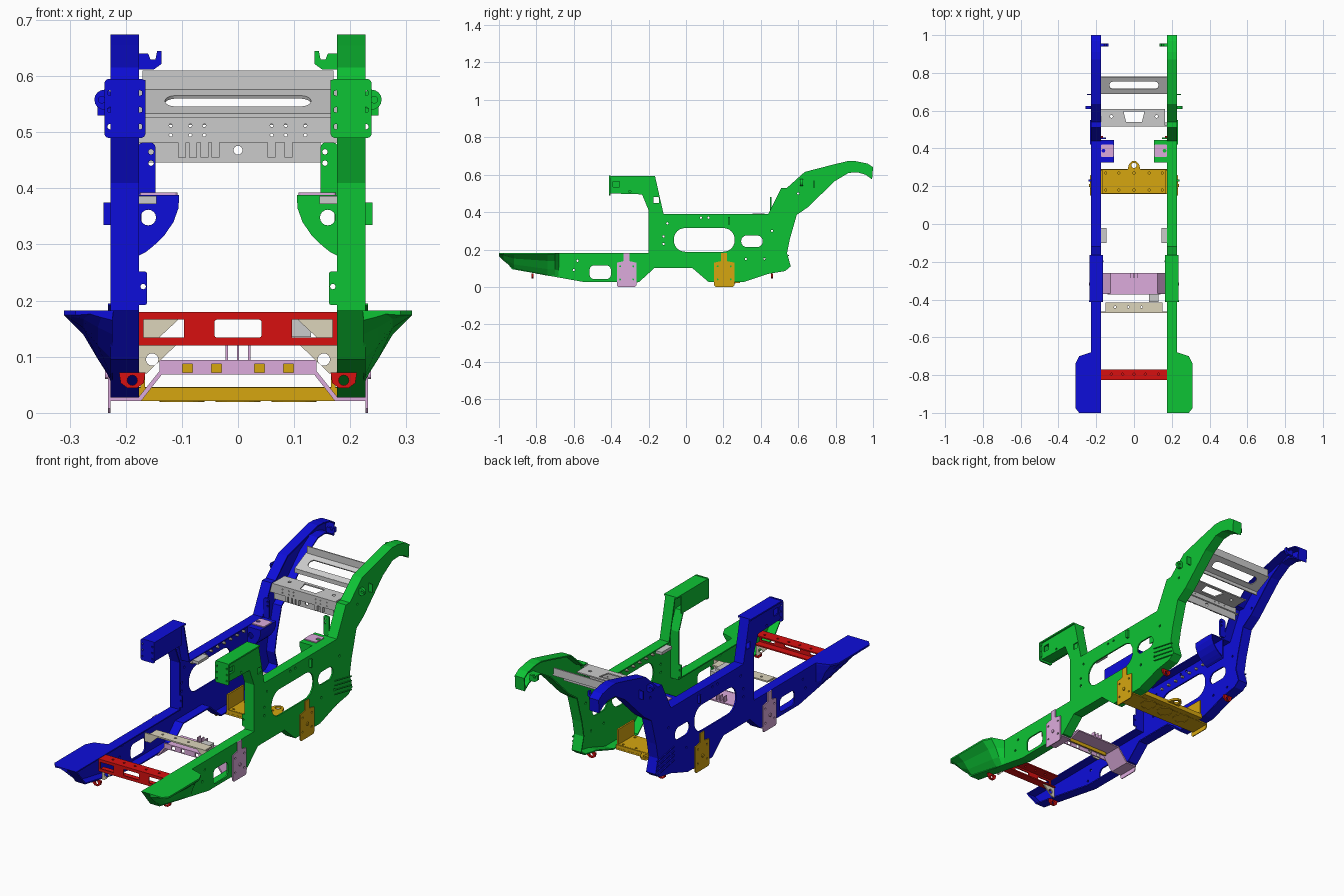
import bpy, bmesh, math
from mathutils import Matrix, Vector

if "Cube" in bpy.data.objects:
    bpy.data.objects.remove(bpy.data.objects["Cube"])

COL = dict(blue=(.004, .004, .7, 1), green=(.004, .55, .035, 1), red=(.68, .005, .005, 1),
           orange=(.67, .38, .005, 1), pink=(.72, .41, .72, 1), beige=(.72, .66, .5, 1))
MAT = {}
for k, c in COL.items():
    MAT[k] = bpy.data.materials.new(k)
    MAT[k].diffuse_color = c
PLANE = {'XY': Matrix(),
         'XZ': Matrix(((1, 0, 0, 0), (0, 0, -1, 0), (0, 1, 0, 0), (0, 0, 0, 1))),
         'YZ': Matrix(((0, 0, 1, 0), (1, 0, 0, 0), (0, 1, 0, 0), (0, 0, 0, 1)))}
AXIS = {'XY': Vector((0, 0, 1)), 'XZ': Vector((0, 1, 0)), 'YZ': Vector((1, 0, 0))}


def add(name, me, color=None, s=1):
    me.shade_flat()
    if s < 0:
        me.transform(Matrix.Scale(-1, 4, (1, 0, 0)))
        me.flip_normals()
    if color:
        me.materials.clear()
        me.materials.append(MAT[color])
    ob = bpy.data.objects.new(name, me)
    bpy.context.collection.objects.link(ob)
    return ob


def plate(name, loops, plane, a, b, color=None, s=1, xf=None):
    """Flat sheet: first loop is the outline, the others are holes; spans a..b along the normal."""
    cu = bpy.data.curves.new(name, 'CURVE')
    cu.dimensions, cu.fill_mode, cu.extrude = '2D', 'BOTH', abs(b - a) / 2
    for pts in loops:
        sp = cu.splines.new('POLY')
        sp.points.add(len(pts) - 1)
        for p, q in zip(sp.points, pts):
            p.co = (q[0], q[1], 0, 1)
        sp.use_cyclic_u = True
    tmp = bpy.data.objects.new("tmp", cu)
    bpy.context.collection.objects.link(tmp)
    dg = bpy.context.evaluated_depsgraph_get()
    me = bpy.data.meshes.new_from_object(tmp.evaluated_get(dg))
    bpy.data.objects.remove(tmp)
    me.transform(Matrix.Translation(AXIS[plane] * (a + b) / 2) @ PLANE[plane])
    if xf:
        me.transform(xf)
    return add(name, me, color, s)


def box(name, x, y, z, color=None, s=1):
    bm = bmesh.new()
    bmesh.ops.create_cube(bm, size=1)
    for v in bm.verts:
        v.co = [r[0] + (c + .5) * (r[1] - r[0]) for c, r in zip(v.co, (x, y, z))]
    me = bpy.data.meshes.new(name)
    bm.to_mesh(me)
    bm.free()
    return add(name, me, color, s)


def rect(x0, x1, y0, y1, r=0, n=6):
    if not r:
        return [(x0, y0), (x1, y0), (x1, y1), (x0, y1)]
    out = []
    for i, (cx, cy) in enumerate([(x1 - r, y1 - r), (x0 + r, y1 - r), (x0 + r, y0 + r), (x1 - r, y0 + r)]):
        for k in range(n + 1):
            t = math.pi / 2 * (i + k / n)
            out.append((cx + r * math.cos(t), cy + r * math.sin(t)))
    return out


def circle(x, y, r, n=16):
    return [(x + r * math.cos(k * math.tau / n), y + r * math.sin(k * math.tau / n)) for k in range(n)]


def inset(pts, d):
    area = sum(p[0] * q[1] - q[0] * p[1] for p, q in zip(pts, pts[1:] + pts[:1]))
    d = d if area > 0 else -d
    out = []
    for i, p in enumerate(pts):
        a, p, b = Vector(pts[i - 1]), Vector(p), Vector(pts[(i + 1) % len(pts)])
        e, f = (p - a).normalized(), (b - p).normalized()
        n, m = Vector((-e.y, e.x)), Vector((-f.y, f.x))
        out.append(tuple(p + (n + m) * d / (1 + n.dot(m))))
    return out


def flare(name, color, s):
    secs = [(-1, .29, .165), (-.975, .31, .14), (-.92, .31, .095), (-.74, .31, .06), (-.70, .29, .055), (-.68, .23, .05)]
    bm = bmesh.new()
    rings = []
    for y, xo, zb in secs:
        w = xo - .224
        zs = zb + (.182 - zb) * .65
        pr = [(.222, .182), (xo, .182), (xo, .174), (.224 + w * .6, zs), (.224 + w * .3, zb + (zs - zb) * .45), (.224, zb)]
        rings.append([bm.verts.new((x, y, z)) for x, z in pr])
    for A, B in zip(rings, rings[1:]):
        for i in range(6):
            bm.faces.new((A[i], A[(i + 1) % 6], B[(i + 1) % 6], B[i]))
    bm.faces.new(rings[0])
    bm.faces.new(rings[-1][::-1])
    bmesh.ops.recalc_face_normals(bm, faces=bm.faces)
    me = bpy.data.meshes.new(name)
    bm.to_mesh(me)
    bm.free()
    add(name, me, color, s)


# side rail outline in y, z
RAIL = [(-1, .182), (-.2, .182), (-.2, .41), (-.235, .495), (-.41, .5), (-.41, .59), (-.165, .59), (-.12, .39),
        (.44, .39), (.51, .53), (.54, .53), (.635, .615), (.79, .655), (.87, .674), (.91, .672), (.97, .66), (1, .64),
        (.995, .575), (.96, .6), (.92, .612), (.87, .61), (.795, .565), (.65, .425), (.592, .385), (.555, .256),
        (.54, .18), (.56, .11), (.53, .085), (.44, .07), (.31, .027), (.12, .027), (.035, .1), (-.17, .1), (-.25, .027),
        (-.55, .027), (-.93, .095)]
HOLES = [rect(-.065, .26, .188, .315, .06), rect(.295, .41, .213, .275, .03), rect(-.515, -.402, .042, .115, .022),
         rect(-.39, -.355, .533, .565), rect(-.175, -.145, .45, .48)]
HOLES += [circle(y, z, .006, 8) for y, z in [(-.12, .27), (-.12, .23), (.08, .37), (.12, .37), (.32, .15), (.42, .15),
          (-.6, .09), (-.58, .14), (-.1, .34), (.46, .3), (-.3, .51), (.6, .5)]]
ARCH = [(.177, .388), (.105, .388), (.106, .365), (.115, .34), (.132, .315), (.15, .298), (.165, .286), (.177, .28)]

for s, c, side in ((1, 'green', 'right'), (-1, 'blue', 'left')):
    # channel-section side rails
    plate(side + "_rail_web", [RAIL] + HOLES, 'YZ', .220, .227, c, s)
    plate(side + "_rail_flange", [RAIL, inset(RAIL, .006)], 'YZ', .176, .2205, c, s)
    flare(side + "_front_flare", c, s)
    # front tower head
    plate(side + "_tower_face", [rect(.165, .238, .49, .595, .008)] + [circle(x, z, .005, 8) for x in (.175, .228)
          for z in (.51, .54, .57)], 'XZ', -.412, -.404, c, s)
    plate(side + "_tower_top", [rect(.165, .235, -.41, -.165)], 'XY', .586, .593, c, s)
    box(side + "_tower_inner_wall", (.165, .171), (-.41, -.2), (.5, .592), c, s)
    # damper arches with pads
    plate(side + "_arch_face", [ARCH, circle(.16, .348, .014)], 'XZ', .325, .332, c, s)
    plate(side + "_arch_rim", [ARCH, inset(ARCH, .005)], 'XZ', .33, .445, c, s)
    plate(side + "_arch_pad", [rect(.108, .175, .355, .42, .006), circle(.162, .388, .01)], 'XY', .387, .393, 'pink', s)
    plate(side + "_rear_gusset", [rect(.147, .178, .385, .482, .01), circle(.155, .465, .005, 8),
          circle(.155, .445, .005, 8)], 'XZ', .45, .458, c, s)
    # inner brackets, ears, hooks and ribs
    box(side + "_mid_bracket", (.145, .18), (-.1, -.02), (.372, .386), None, s)
    plate(side + "_lower_tab", [rect(.162, .18, .192, .252, .005), circle(.169, .225, .005, 8)], 'XZ', -.2, -.193, c, s)
    plate(side + "_ear", [circle(.238, .558, .018), circle(.243, .558, .006)], 'XZ', .61, .625, c, s)
    box(side + "_outer_fin", (.22, .25), (.683, .688), (.53, .57), c, s)
    box(side + "_outer_tab", (.225, .24), (.225, .235), (.335, .375), c, s)
    plate(side + "_tail_hook", [[(.178, .64), (.178, .612), (.15, .612), (.136, .622), (.136, .645), (.144, .645),
          (.147, .63), (.156, .63), (.16, .64)]], 'XZ', .94, .955, c, s)
    for i in range(4):
        z = .1 + i * .022
        plate(side + "_rear_rib", [[(.42, z + .025), (.55, z), (.55, z + .004), (.42, z + .029)]], 'YZ', .225, .232, c, s)
    for i in range(9):
        plate(side + "_rail_bolt", [circle(-.05 + i * .05, .345, .006, 8)], 'YZ', .208, .222, 'beige', s)
    # skid hangers on the outside of the rails
    for y0, y1, k in ((-.37, -.265, 'pink'), (.15, .258, 'orange')):
        m = (y0 + y1) / 2
        o = [(y0, .008), (y0 + .008, 0), (y1 - .008, 0), (y1, .008), (y1, .13), (m + .016, .138), (m + .016, .182),
             (m - .016, .182), (m - .016, .138), (y0, .13)]
        plate(side + "_skid_hanger", [o] + [circle(m + dy, z, .005, 8) for dy in (-.035, .035) for z in (.04, .11)],
              'YZ', .2275, .232, k, s)
        plate(side + "_hanger_bolt", [circle(m, .068, .008, 12)], 'YZ', .23, .237, k, s)
    box(side + "_orange_upright", (.166, .174), (.16, .285), (.03, .12), 'orange', s)
    # beige gussets
    plate(side + "_front_gusset", [[(.176, .121), (.11, .121), (.14, .092), (.163, .07), (.176, .07)],
          circle(.153, .095, .011)], 'XZ', -.8, -.793, 'beige', s)
    plate(side + "_beam_gusset", [[(.176, .172), (.1, .172), (.145, .13), (.176, .13)]], 'XZ', -.47, -.464, 'beige', s)
    # recovery loops
    for y in (-.82, .46):
        plate(side + "_tow_loop", [[(.165, .072), (.168, .053), (.18, .044), (.197, .044), (.209, .053), (.212, .072)],
              circle(.1885, .058, .009)], 'XZ', y - .005, y + .005, 'red', s)

# red front cross member
plate("front_crossmember_face", [rect(-.177, .177, .12, .18), rect(-.042, .042, .134, .166, .005),
      rect(-.168, -.096, .134, .166), rect(.096, .168, .134, .166)], 'XZ', -.826, -.82, 'red')
plate("front_crossmember_top", [rect(-.177, .177, -.825, -.77)] + [circle(x, -.795, .006, 8)
      for x in (-.12, -.06, 0, .06, .13)], 'XY', .174, .18, 'red')
plate("front_crossmember_base", [rect(-.177, .177, -.825, -.785)], 'XY', .12, .126, 'red')

# beige beam
plate("beige_beam_top", [rect(-.15, .15, -.47, -.415)] + [circle(x, -.44, .006, 8) for x in (-.1, -.03, .04)],
      'XY', .166, .173, 'beige')
box("servo_block", (.08, .13), (-.412, -.37), (.135, .166))

# pink skid wrapping under the rails
ARC = [(-.23, .027), (-.178, .027), (-.125, .093), (.125, .093), (.178, .027), (.23, .027)]
plate("pink_skid", [ARC + [(x * (.97 if abs(x) < .2 else 1), z - .006) for x, z in reversed(ARC)]],
      'XZ', -.37, -.26, 'pink')
plate("pink_skid_web", [rect(-.14, .14, .068, .094)] + [rect(x - .009, x + .009, .072, .089) for x in
      (-.09, -.038, .038, .09)], 'XZ', -.372, -.367, 'pink')
box("pink_web_backing", (-.11, .11), (-.34, -.336), (.07, .09), 'orange')
for x in (-.02, 0, .02):
    box("link_tab", (x - .002, x + .002), (-.285, -.262), (.09, .12), 'pink')

# orange skid with hitch eye
plate("orange_skid_plate", [rect(-.23, .23, .16, .26)], 'XY', .021, .027, 'orange')
plate("orange_skid_base", [rect(-.176, .176, .16, .29)], 'XY', .022, .03, 'orange')
plate("orange_skid_top", [rect(-.176, .176, .165, .285)] + [circle(x, y, .006, 8) for x in (-.15, -.08, 0, .08, .15)
      for y in (.18, .27)], 'XY', .04, .046, 'orange')
for y in (.165, .285):
    box("orange_skid_web", (-.176, .176), (y - .004, y + .004), (.024, .045), 'orange')
for x in (-.1, 0, .1):
    plate("skid_boss", [circle(x, .225, .04, 24), circle(x, .225, .034, 24)], 'XY', .019, .024, 'orange')
plate("hitch_eye", [[(-.035, .285), (.035, .285), (.026, .318), (.01, .333), (-.01, .333), (-.026, .318)],
      circle(0, .31, .014)], 'XY', .034, .044, 'orange')

# upper rear panel, tilted with its slot
tilt = Matrix.Translation((0, .735, .553)) @ Matrix.Rotation(math.radians(26), 4, 'X')
plate("rear_panel", [rect(-.176, .176, -.05, .05), rect(-.13, .13, -.022, .022, .02)], 'XY', -.003, .003, xf=tilt)
box("rear_panel_back_flange", (-.17, .17), (.776, .782), (.572, .61))
box("rear_panel_front_flange", (-.176, .176), (.688, .694), (.513, .533))

# lower rear cross bar
plate("rear_bar_deck", [rect(-.176, .165, .52, .61), [(-.055, .595), (-.042, .54), (.042, .54), (.055, .595)],
      circle(-.12, .57, .008), circle(.12, .57, .008)], 'XY', .521, .527)
plate("rear_bar_face", [rect(-.19, .19, .486, .527)] + [circle(x, z, .003, 8) for x in
      (-.12, -.085, -.06, .06, .085, .12) for z in (.495, .512)], 'XZ', .515, .521)
box("rear_bar_foot", (-.19, .19), (.515, .538), (.482, .487))
plate("rear_bar_skirt", [rect(-.176, .147, .446, .486), circle(0, .468, .008)], 'XZ', .53, .535)
for x in (-.1, -.08, -.06, -.04, .06, .09):
    box("rear_bar_finger", (x - .007, x + .007), (.516, .531), (.455, .482))

for m in bpy.data.materials:
    if m.users and not m.is_grease_pencil:
        m.use_nodes = True
        m.node_tree.nodes["Principled BSDF"].inputs["Base Color"].default_value = m.diffuse_color
